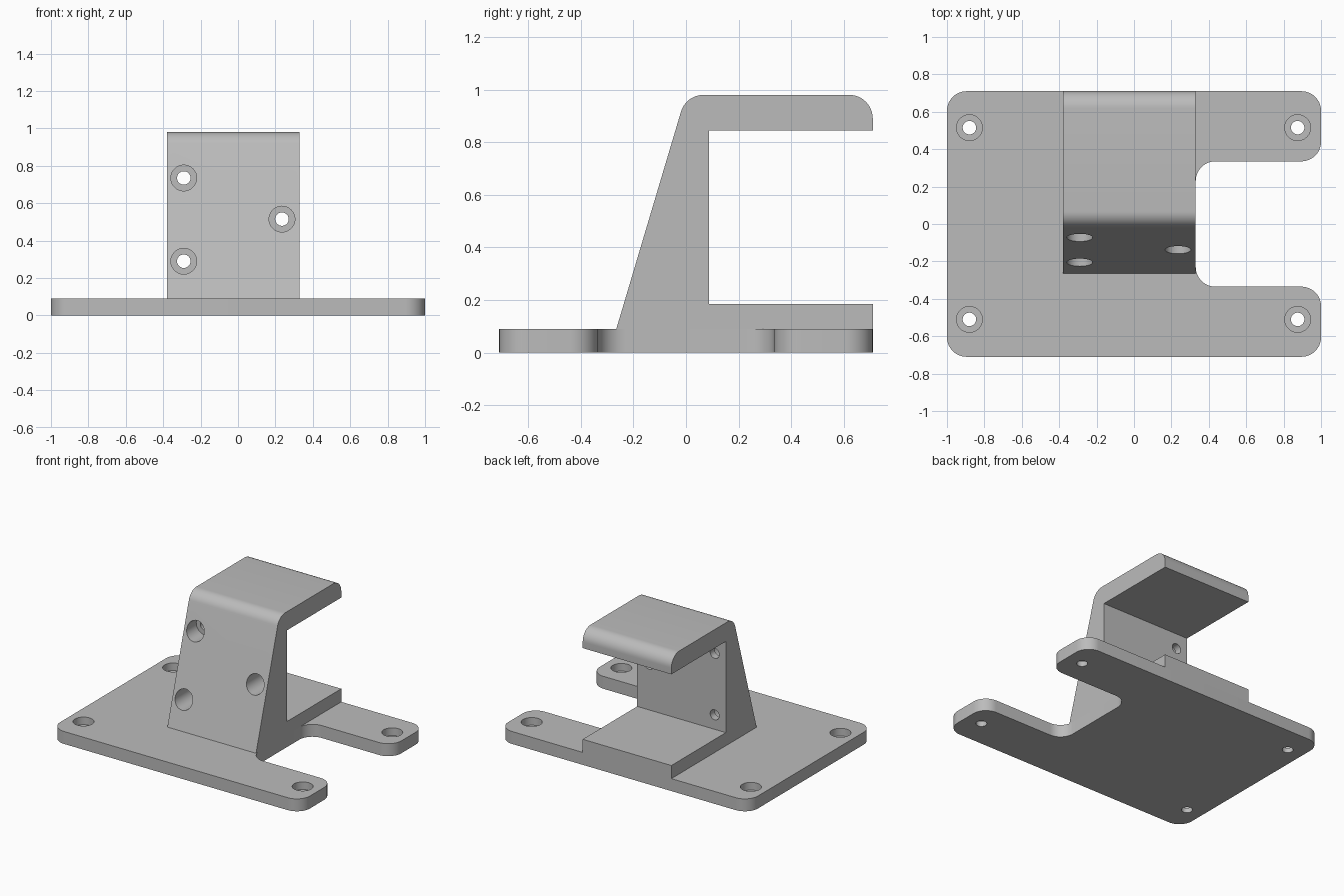
import bpy, bmesh, math
from mathutils import Vector

if "Cube" in bpy.data.objects:
    bpy.data.objects.remove(bpy.data.objects["Cube"])

grey = bpy.data.materials.new("light grey")
grey.use_nodes = True
grey.diffuse_color = (0.5, 0.5, 0.5, 1)
grey.node_tree.nodes["Principled BSDF"].inputs["Base Color"].default_value = (0.5, 0.5, 0.5, 1)


def finish(name, bm):
    bmesh.ops.recalc_face_normals(bm, faces=bm.faces)
    mesh = bpy.data.meshes.new(name)
    bm.to_mesh(mesh)
    bm.free()
    mesh.materials.append(grey)
    obj = bpy.data.objects.new(name, mesh)
    bpy.context.collection.objects.link(obj)
    return obj


def rounded(corners, steps=12):
    """Turn (u, v, radius) corners into an outline with true arcs."""
    out = []
    for i, (u, v, r) in enumerate(corners):
        p = Vector((u, v))
        if r == 0:
            out.append(p)
            continue
        a = (Vector(corners[i - 1][:2]) - p).normalized()
        b = (Vector(corners[(i + 1) % len(corners)][:2]) - p).normalized()
        half = a.angle(b) / 2
        centre = p + (a + b).normalized() * r / math.sin(half)
        start = p + a * r / math.tan(half) - centre
        end = p + b * r / math.tan(half) - centre
        sweep = math.pi - 2 * half
        for k in range(steps + 1):
            t = k / steps
            out.append(centre + (start * math.sin((1 - t) * sweep)
                                 + end * math.sin(t * sweep)) / math.sin(sweep))
    return out


def prism(name, outline, place, low, high):
    bm = bmesh.new()
    face = bm.faces.new([bm.verts.new(place(p.x, p.y, low)) for p in outline])
    new = bmesh.ops.extrude_face_region(bm, geom=[face])["geom"]
    shift = Vector(place(0, 0, high)) - Vector(place(0, 0, low))
    bmesh.ops.translate(bm, vec=shift, verts=[g for g in new if isinstance(g, bmesh.types.BMVert)])
    return finish(name, bm)


def drill(obj, spots, place, start, floor, end, bore=0.036, head=0.069, sides=48):
    """Cut counterbored holes along one axis."""
    bm = bmesh.new()
    for u, v in spots:
        rings = []
        for r, h in ((head, start), (head, floor), (bore, floor), (bore, end)):
            rings.append([bm.verts.new(place(u + r * math.cos(math.tau * k / sides),
                                             v + r * math.sin(math.tau * k / sides), h))
                          for k in range(sides)])
        for lower, upper in zip(rings, rings[1:]):
            for k in range(sides):
                n = (k + 1) % sides
                bm.faces.new((lower[k], lower[n], upper[n], upper[k]))
        bm.faces.new(rings[0])
        bm.faces.new(rings[-1])
    cutter = finish("hole_cutter", bm)
    cutter.hide_render = True
    mod = obj.modifiers.new("holes", "BOOLEAN")
    mod.operation = "DIFFERENCE"
    mod.solver = "EXACT"
    mod.object = cutter
    bpy.ops.object.select_all(action="DESELECT")
    bpy.context.view_layer.objects.active = obj
    obj.select_set(True)
    bpy.ops.object.modifier_apply(modifier=mod.name)
    bpy.data.objects.remove(cutter)
    bpy.ops.object.shade_smooth_by_angle(angle=math.radians(30))


def flat(u, v, h):
    return (u, v, h)


def side(u, v, h):
    return (h, u, v)


def front(u, v, h):
    return (u, h, v)


# Base plate with a notch on its left side
R = 0.105
plate = prism("base_plate", rounded([
    (-1, -0.71, R), (1, -0.71, R), (1, -0.335, R), (0.33, -0.335, R),
    (0.33, 0.335, R), (1, 0.335, R), (1, 0.71, R), (-1, 0.71, R)]), flat, 0, 0.09)
drill(plate, [(x, y) for x in (-0.88, 0.875) for y in (-0.51, 0.515)],
      flat, 0.15, 0.035, -0.05)

# C-shaped bracket with a sloping front wall
bracket = prism("bracket", rounded([
    (-0.265, 0.09, 0), (0, 0.98, 0.09), (0.71, 0.98, 0.09), (0.71, 0.845, 0),
    (0.087, 0.845, 0), (0.087, 0.185, 0), (0.71, 0.185, 0), (0.71, 0.09, 0)]),
    side, -0.38, 0.33)
drill(bracket, [(-0.29, 0.735), (-0.29, 0.29), (0.235, 0.515)],
      front, -0.4, 0.035, 0.15)
